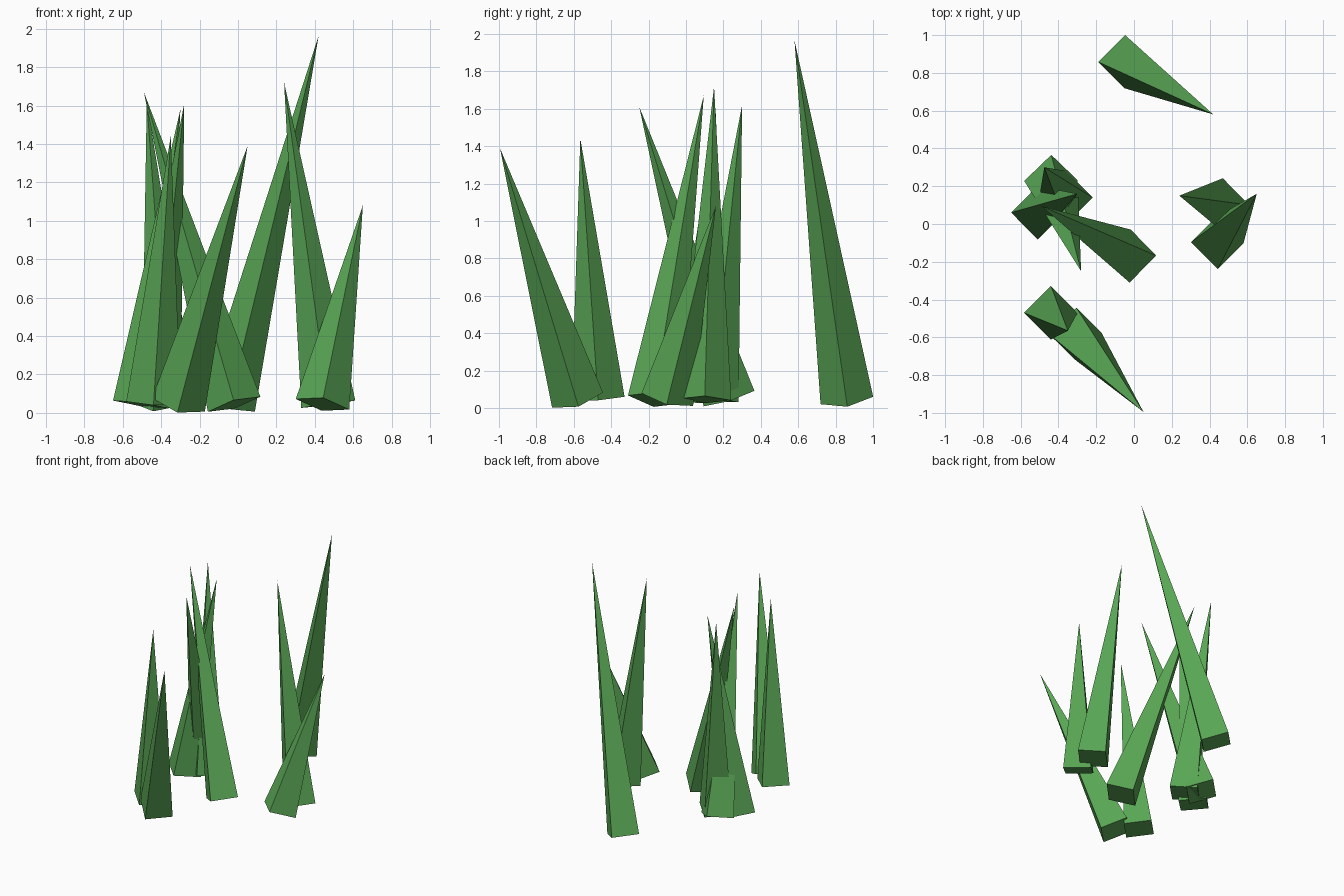
import bpy
import bmesh
from mathutils import Vector, Matrix

if "Cube" in bpy.data.objects:
    bpy.data.objects.remove(bpy.data.objects["Cube"])

green = bpy.data.materials.new("grass_green")
green.diffuse_color = (0.10, 0.38, 0.09, 1.0)
green.use_nodes = True
green.node_tree.nodes["Principled BSDF"].inputs["Base Color"].default_value = green.diffuse_color

RADIUS = 0.142  # half diagonal of the square base


def grass_blade(name, base, tip):
    """Square-based pyramid leaning from the base centre to the tip."""
    base, tip = Vector(base), Vector(tip)
    axis = tip - base
    lean = Vector((0, 0, 1)).rotation_difference(axis).to_matrix().to_4x4()
    bm = bmesh.new()
    # corners of the base lie on the local x and y axes
    ring = [bm.verts.new(Vector(c) * RADIUS)
            for c in ((1, 0, 0), (0, 1, 0), (-1, 0, 0), (0, -1, 0))]
    top = bm.verts.new((0, 0, axis.length))
    bm.faces.new(ring[::-1])
    for i in range(4):
        bm.faces.new((ring[i], ring[(i + 1) % 4], top))
    bm.transform(Matrix.Translation(base) @ lean)
    mesh = bpy.data.meshes.new(name)
    bm.to_mesh(mesh)
    bm.free()
    mesh.materials.append(green)
    bpy.context.collection.objects.link(bpy.data.objects.new(name, mesh))


# base centre and tip of each blade
blades = [
    ((-0.05, 0.86, 0.04), (0.42, 0.58, 1.965)),    # tall, back
    ((-0.31, -0.58, 0.042), (0.05, -0.995, 1.39)),  # front, leaning forward
    ((-0.44, -0.47, 0.05), (-0.35, -0.565, 1.44)),  # front left
    ((0.44, -0.10, 0.045), (0.65, 0.16, 1.08)),    # short, right
    ((0.47, 0.10, 0.045), (0.24, 0.15, 1.72)),     # right
    ((-0.02, -0.17, 0.045), (-0.49, 0.095, 1.67)),  # centre, leaning left
    ((-0.44, 0.23, 0.05), (-0.28, -0.25, 1.61)),   # left cluster, leaning forward
    ((-0.36, 0.14, 0.045), (-0.475, 0.30, 1.62)),  # left cluster, leaning back
    ((-0.51, 0.06, 0.045), (-0.30, 0.16, 1.58)),   # left cluster, leaning right
]
for i, (base, tip) in enumerate(blades, 1):
    grass_blade(f"grass_blade_{i}", base, tip)
